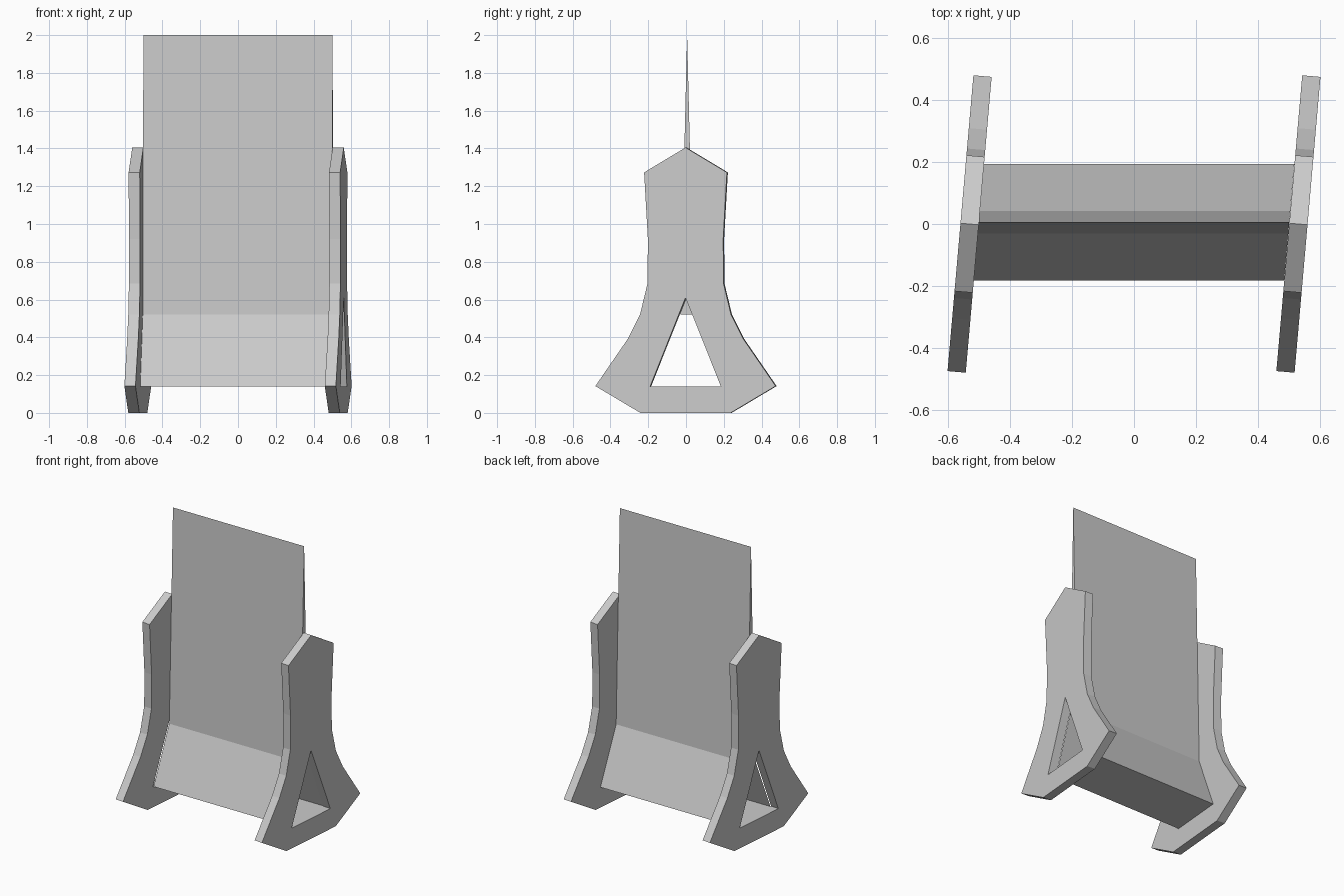
import bpy, bmesh
from math import radians, tan
from mathutils import Matrix, Vector

cube = bpy.data.objects.get("Cube")
if cube:
    bpy.data.objects.remove(cube)

GREY = (0.6, 0.6, 0.6, 1)
grey = bpy.data.materials.new("plain_grey")
grey.use_nodes = True
grey.diffuse_color = GREY
grey.node_tree.nodes["Principled BSDF"].inputs["Base Color"].default_value = GREY

SKEW = radians(5)        # turn of the side plates about the vertical
THICK = 0.059            # plate thickness
INNER = 0.501            # inner plate face at y = 0
FLOOR, KNEE, APEX, TOP = 0.14, 0.52, 0.61, 2.0
HALF_BASE = 0.188
HALF_KNEE = HALF_BASE * (APEX - KNEE) / (APEX - FLOOR)
SHIFT = 0.006            # small depth offset of the panel


def add_object(name, bm):
    bmesh.ops.recalc_face_normals(bm, faces=bm.faces)
    mesh = bpy.data.meshes.new(name)
    bm.to_mesh(mesh)
    bm.free()
    mesh.materials.append(grey)
    obj = bpy.data.objects.new(name, mesh)
    bpy.context.collection.objects.link(obj)
    return obj


def mirrored(half):
    """Close a half profile of (y, z) points across y = 0."""
    return half + [(-y, z) for y, z in reversed(half) if y > 0]


def side_plate(name, side):
    # Flared outline with a triangular opening
    outline = mirrored([(0, 1.405), (0.22, 1.273), (0.2, 0.92), (0.202, 0.685),
                        (0.242, 0.52), (0.308, 0.39), (0.479, 0.142), (0.24, 0)])
    opening = mirrored([(0, APEX), (HALF_BASE, FLOOR)])
    bm = bmesh.new()
    for loop in (outline, opening):
        verts = [bm.verts.new((-THICK / 2, y, z)) for y, z in loop]
        for a, b in zip(verts, verts[1:] + verts[:1]):
            bm.edges.new((a, b))
    bmesh.ops.triangle_fill(bm, use_beauty=True, edges=bm.edges[:], normal=Vector((1, 0, 0)))
    extruded = bmesh.ops.extrude_face_region(bm, geom=bm.faces[:], use_keep_orig=True)
    bmesh.ops.translate(bm, vec=(THICK, 0, 0),
                        verts=[g for g in extruded["geom"] if isinstance(g, bmesh.types.BMVert)])
    place = Matrix.Translation((side * (INNER + THICK / 2), 0, 0)) @ Matrix.Rotation(-SKEW, 4, 'Z')
    bm.transform(place)
    add_object(name, bm)


def span(name, profile, closed_loop, caps):
    # Profile swept between the plates, with ends following their skew
    bm = bmesh.new()
    ends = [[bm.verts.new((s * INNER + y * tan(SKEW), y + SHIFT, z)) for y, z in profile]
            for s in (-1, 1)]
    count = len(profile)
    for i in range(count if closed_loop else count - 1):
        j = (i + 1) % count
        bm.faces.new((ends[0][i], ends[0][j], ends[1][j], ends[1][i]))
    if caps:
        for end in ends:
            bm.faces.new(end)
    add_object(name, bm)


side_plate("left_side_plate", 1)
side_plate("right_side_plate", -1)

# Tapering upright panel
span("upright_panel", [(-HALF_KNEE, KNEE), (HALF_KNEE, KNEE), (0, TOP)], True, True)

# Hollow flared base, open at both ends
span("base_trough", [(-HALF_KNEE, KNEE), (-HALF_BASE, FLOOR),
                     (HALF_BASE, FLOOR), (HALF_KNEE, KNEE)], False, False)
